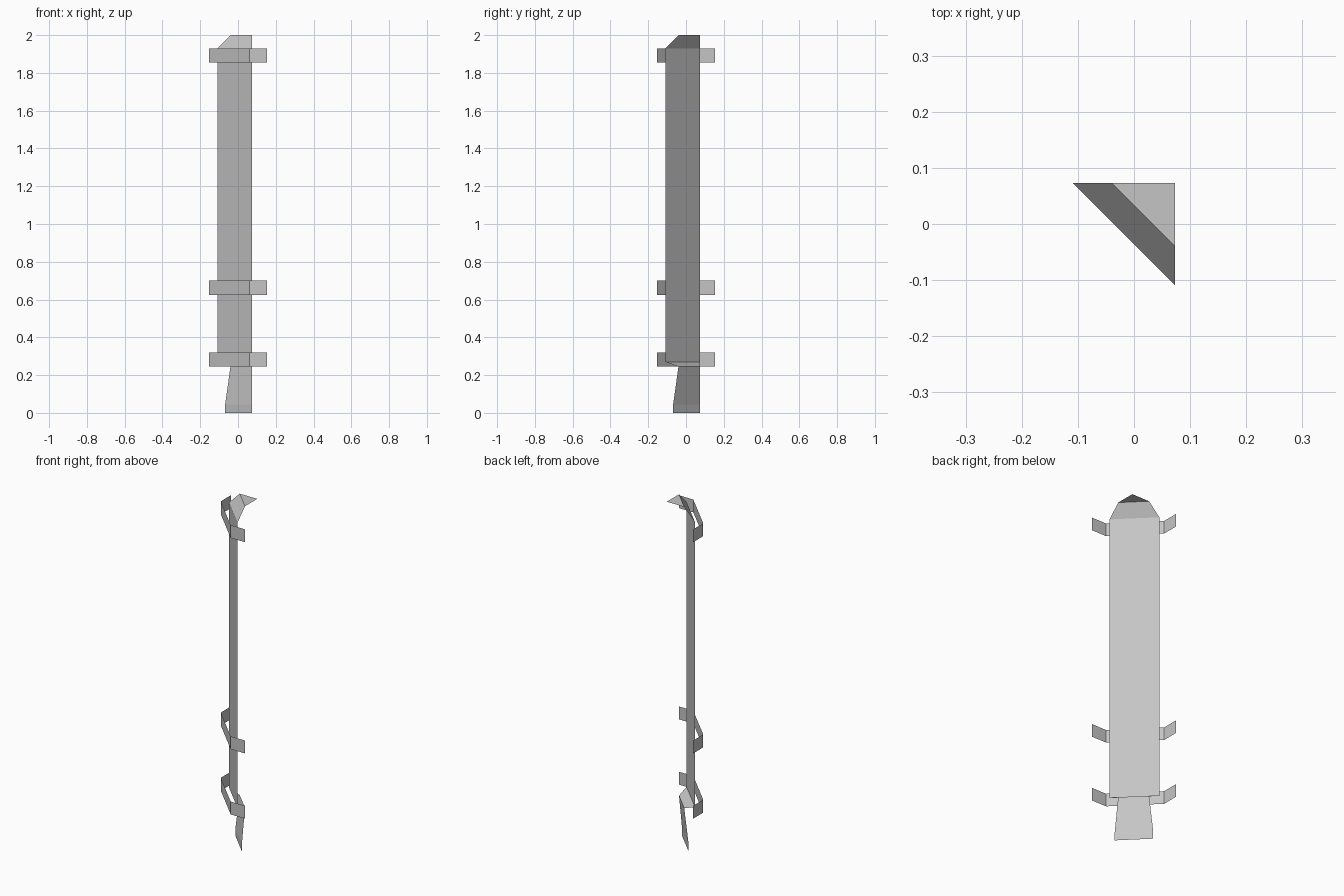
import bpy

old = bpy.data.objects.get("Cube")
if old:
    bpy.data.objects.remove(old, do_unlink=True)

grey = bpy.data.materials.new("light grey metal")
colour = (0.56, 0.56, 0.56, 1)
grey.use_nodes = True
grey.diffuse_color = colour
grey.node_tree.nodes["Principled BSDF"].inputs["Base Color"].default_value = colour

CORNER = 0.073  # the two walls meet at x = y = CORNER


def loft(name, rows):
    """Thin sheet joining rows of points, bottom to top."""
    n = len(rows[0])
    verts = [p for row in rows for p in row]
    faces = [(r * n + i, r * n + i + 1, (r + 1) * n + i + 1, (r + 1) * n + i)
             for r in range(len(rows) - 1) for i in range(n - 1)]
    return add(name, verts, faces)


def add(name, verts, faces):
    mesh = bpy.data.meshes.new(name)
    mesh.from_pydata(verts, [], faces)
    mesh.materials.append(grey)
    obj = bpy.data.objects.new(name, mesh)
    bpy.context.collection.objects.link(obj)
    return obj


def diagonal(reach, z):
    """Level edge across the corner, from wall to wall."""
    return [(reach, CORNER, z), (CORNER, reach, z)]


# Long flat front panel across the corner
WIDE, NARROW, FOOT = -0.109, -0.04, -0.068
loft("front_panel", [diagonal(WIDE, 0.27), diagonal(WIDE, 1.93)])

# Sloped cap and its triangular lid
loft("cap_slope", [diagonal(WIDE, 1.93), diagonal(NARROW, 2.0)])
add("cap_lid", diagonal(NARROW, 2.0) + [(CORNER, CORNER, 2.0)], [(0, 1, 2)])

# Lower ledge stepping in to the flared spout
loft("lower_ledge", [diagonal(NARROW, 0.245), diagonal(WIDE, 0.27)])
loft("spout", [diagonal(FOOT, 0), diagonal(FOOT, 0.045), diagonal(NARROW, 0.245)])

# Bent straps standing in front of the panel
OUT, BEND = 0.153, 0.06
strap = [(-OUT, OUT), (-OUT, BEND), (BEND, -OUT), (OUT, -OUT)]
for label, z in (("lower", 0.245), ("middle", 0.625), ("upper", 1.855)):
    loft(label + "_strap", [[(x, y, h) for x, y in strap] for h in (z, z + 0.075)])
